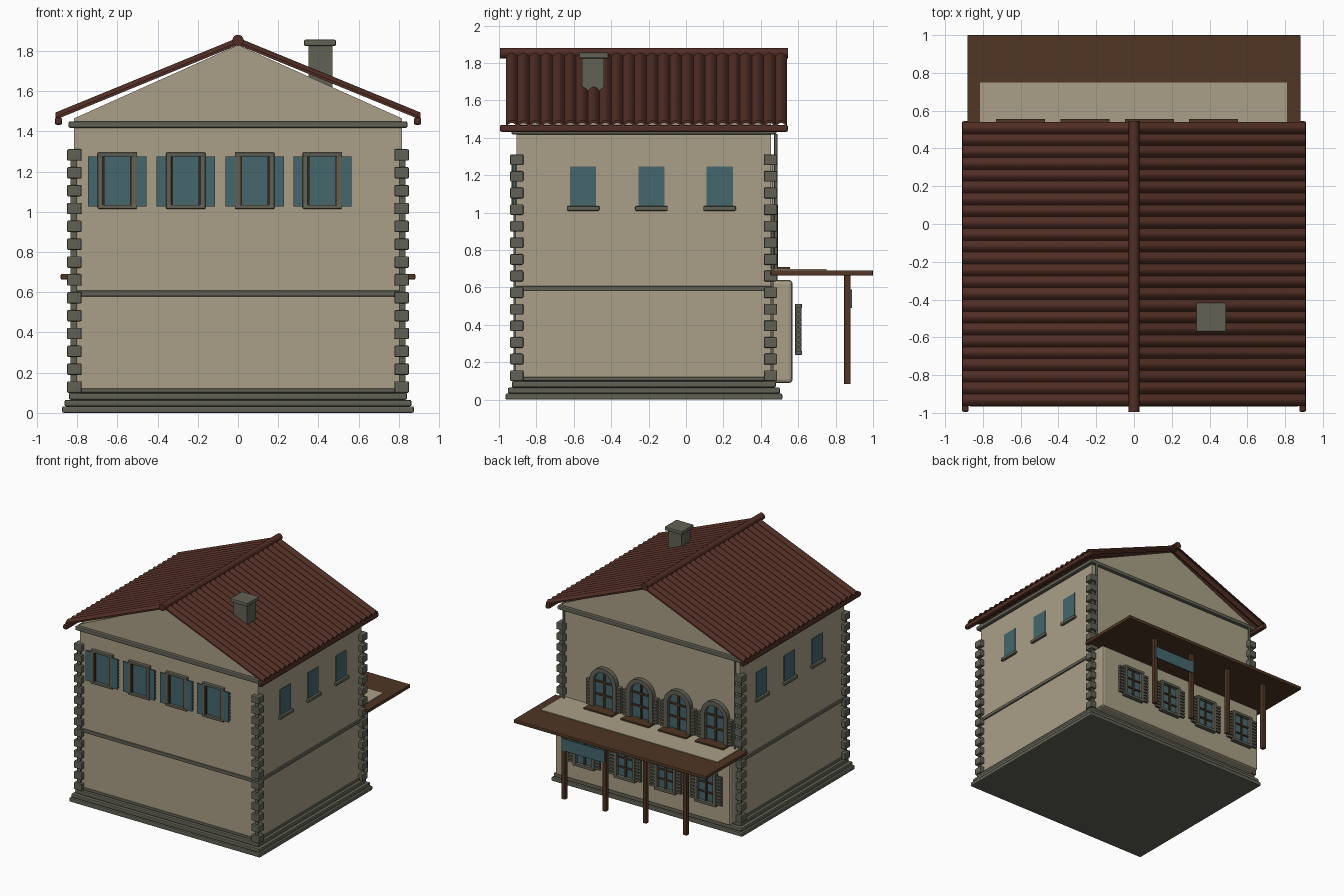
import bpy, bmesh, math
from mathutils import Matrix, Vector

if "Cube" in bpy.data.objects:
    bpy.data.objects.remove(bpy.data.objects["Cube"])


def material(name, rgb):
    m = bpy.data.materials.new(name)
    m.diffuse_color = (*rgb, 1)
    m.use_nodes = True
    m.node_tree.nodes["Principled BSDF"].inputs["Base Color"].default_value = m.diffuse_color
    return m


PLASTER = material("beige plaster", (0.40, 0.35, 0.245))
STONE = material("grey stone", (0.12, 0.12, 0.092))
TILE = material("red brown tile", (0.082, 0.027, 0.018))
WOOD = material("brown wood", (0.080, 0.037, 0.018))
GLASS = material("teal glass", (0.060, 0.135, 0.155))


def finish(name, bm, mat, bevel=0, smooth=False):
    bmesh.ops.recalc_face_normals(bm, faces=bm.faces)
    me = bpy.data.meshes.new(name)
    bm.to_mesh(me)
    bm.free()
    me.materials.append(mat)
    ob = bpy.data.objects.new(name, me)
    bpy.context.collection.objects.link(ob)
    if bevel:
        mod = ob.modifiers.new("bevel", 'BEVEL')
        mod.width, mod.segments = bevel, 2
    if smooth:
        for p in me.polygons:
            p.use_smooth = len(p.vertices) == 4
    return ob


def boxes(name, items, mat, bevel=0):
    """items: (x0, x1, y0, y1, z0, z1)"""
    bm = bmesh.new()
    for x0, x1, y0, y1, z0, z1 in items:
        m = Matrix.Translation(((x0 + x1) / 2, (y0 + y1) / 2, (z0 + z1) / 2))
        m = m @ Matrix.Diagonal((abs(x1 - x0), abs(y1 - y0), abs(z1 - z0), 1))
        bmesh.ops.create_cube(bm, size=1, matrix=m)
    return finish(name, bm, mat, bevel)


def prism(name, profile, y0, y1, mat):
    """Extrude an (x, z) outline along y."""
    bm = bmesh.new()
    f = bm.faces.new([bm.verts.new((x, y0, z)) for x, z in profile])
    r = bmesh.ops.extrude_face_region(bm, geom=[f])
    bmesh.ops.translate(bm, vec=(0, y1 - y0, 0),
                        verts=[v for v in r["geom"] if isinstance(v, bmesh.types.BMVert)])
    return finish(name, bm, mat)


def rod(name, a, b, r, mat, sides=16):
    a, b = Vector(a), Vector(b)
    bm = bmesh.new()
    rot = (b - a).to_track_quat('Z', 'Y').to_matrix().to_4x4()
    bmesh.ops.create_cone(bm, cap_ends=True, segments=sides, radius1=r, radius2=r,
                          depth=(b - a).length, matrix=Matrix.Translation((a + b) / 2) @ rot)
    return finish(name, bm, mat, smooth=True)


BX, YF, YB = 0.815, -0.905, 0.455    # wall planes


def ring(grow, z0, z1):
    return (-BX - grow, BX + grow, YF - grow, YB + grow, z0, z1)


# walls with gables
prism("walls", [(-BX, 0.1), (BX, 0.1), (BX, 1.465), (0, 1.83), (-BX, 1.465)], YF, YB, PLASTER)

# stepped plinth, floor band and cornice
boxes("plinth", [ring(0.06, 0, 0.033), ring(0.048, 0.033, 0.065),
                 ring(0.026, 0.065, 0.1), ring(0.008, 0.1, 0.122)], STONE, 0.008)
boxes("floor_band", [ring(0.012, 0.58, 0.608)], STONE, 0.005)
boxes("cornice", [ring(0.028, 1.418, 1.45)], STONE, 0.008)

# corner quoins
quoins, cores = [], []
for sx in (-1, 1):
    for y0, y1 in ((-0.94, -0.87), (0.417, 0.487)):
        for i in range(14):
            z = 0.1 + i * 0.0888
            quoins.append((sx * 0.778, sx * 0.85, y0, y1, z, z + 0.057))
        inset = 0.018 if y0 < 0 else 0.04
        cores.append((sx * 0.80, sx * 0.832, y0 + inset, y1 - (0.058 - inset), 0.1, 1.3))
boxes("quoins", quoins, STONE, 0.006)
boxes("quoin_cores", cores, STONE)

# corrugated tile roof, both slopes
N, STEP = 24, 8
for side, label in ((-1, "left"), (1, "right")):
    bm = bmesh.new()
    rows = []
    for i in range(N * STEP + 1):
        y = -0.963 + 1.503 * i / (N * STEP)
        w = 0.022 * abs(math.sin(math.pi * i / STEP))
        rows.append([[bm.verts.new((side * x, y, z + d)) for d in (w - 0.006, w - 0.02)]
                     for x, z in ((0, 1.85), (0.908, 1.478))])
    for a, b in zip(rows, rows[1:]):
        for (p, q), (r, s) in (((a[0][0], a[1][0]), (b[0][0], b[1][0])),
                               ((a[0][1], a[1][1]), (b[0][1], b[1][1])),
                               ((a[1][0], a[1][1]), (b[1][0], b[1][1])),
                               ((a[0][0], a[0][1]), (b[0][0], b[0][1]))):
            bm.faces.new((p, q, s, r))
    for e in (rows[0], rows[-1]):
        bm.faces.new((e[0][0], e[1][0], e[1][1], e[0][1]))
    finish("roof_" + label, bm, TILE)
    boxes("gutter_" + label, [(side * 0.875, side * 0.911, -0.995, 0.545, 1.432, 1.47)], TILE, 0.01)
    rod("downpipe_" + label, (side * 0.785, 0.48, 0.1), (side * 0.785, 0.48, 1.42), 0.009, STONE, 8)
rod("ridge_cap", (0, -0.995, 1.853), (0, 0.545, 1.853), 0.028, TILE)

# chimney
boxes("chimney", [(0.35, 0.47, -0.556, -0.438, 1.62, 1.83)], STONE)
boxes("chimney_cap", [(0.328, 0.488, -0.572, -0.415, 1.825, 1.856)], STONE, 0.007)

# side windows with sills
panes, sills = [], []
for s in (-1, 1):
    for y in (-0.55, -0.185, 0.18):
        panes.append((s * BX, s * (BX + 0.006), y - 0.07, y + 0.07, 1.03, 1.247))
        sills.append((s * BX, s * (BX + 0.025), y - 0.087, y + 0.087, 1.01, 1.036))
boxes("side_window_panes", panes, GLASS)
boxes("side_window_sills", sills, STONE, 0.006)

UPPER = [-0.60, -0.26, 0.083, 0.42]
LOWER = [-0.605, -0.235, 0.135, 0.51]

# front windows: teal shutters and panes inside stone frames
glass, frame, trim, slats = [], [], [], []
for x in UPPER:
    glass.append((x - 0.07, x + 0.07, YF - 0.008, YF, 1.03, 1.275))
    for s in (-1, 1):
        glass.append((x + s * 0.098, x + s * 0.145, YF - 0.026, YF - 0.018, 1.027, 1.275))
        frame.append((x + s * 0.072, x + s * 0.098, YF - 0.027, YF, 1.03, 1.28))
        trim.append((x + s * 0.064, x + s * 0.073, YF - 0.02, YF, 1.035, 1.272))
        for i in range(9):
            z = 1.033 + i * 0.027
            slats.append((x + s * 0.098, x + s * 0.143, YF - 0.018, YF, z, z + 0.016))
    frame.append((x - 0.098, x + 0.098, YF - 0.03, YF, 1.275, 1.295))
    frame.append((x - 0.098, x + 0.098, YF - 0.03, YF, 1.015, 1.034))
boxes("front_window_panes", glass, GLASS)
boxes("front_window_frames", frame, STONE, 0.004)
boxes("front_window_trim", trim, WOOD)
boxes("front_shutter_slats", slats, STONE)

# back ground-floor extension
boxes("extension", [(-0.80, 0.80, 0.44, 0.57, 0.09, 0.64)], PLASTER, 0.018)

# back ground-floor windows with louvred shutters
glass, frame, bars, slats = [], [], [], []
for x in LOWER:
    glass.append((x - 0.075, x + 0.075, 0.584, 0.592, 0.26, 0.49))
    for s in (-1, 1):
        frame.append((x + s * 0.07, x + s * 0.098, 0.583, 0.618, 0.25, 0.50))
        for i in range(9):
            z = 0.258 + i * 0.027
            slats.append((x + s * 0.098, x + s * 0.145, 0.59, 0.612, z, z + 0.018))
        slats.append((x + s * 0.098, x + s * 0.145, 0.594, 0.602, 0.255, 0.495))
    for z in (0.24, 0.49):
        frame.append((x - 0.098, x + 0.098, 0.583, 0.62, z, z + 0.022))
    bars.append((x - 0.007, x + 0.007, 0.588, 0.604, 0.26, 0.49))
    for z in (0.335, 0.415):
        bars.append((x - 0.072, x + 0.072, 0.588, 0.602, z - 0.006, z + 0.006))
boxes("lower_window_panes", glass, GLASS)
boxes("lower_window_frames", frame, STONE, 0.004)
boxes("lower_window_bars", bars, WOOD)
boxes("lower_shutters", slats, STONE)


# back upper arched windows
def arch(x, r, base=0.70, spring=0.92, n=12):
    pts = [(x + r * math.cos(math.pi * i / n), spring + r * math.sin(math.pi * i / n))
           for i in range(n + 1)]
    return [(x + r, base)] + pts + [(x - r, base)]


bars, slats, sills = [], [], []
for k, x in enumerate(UPPER):
    prism("arched_pane_%d" % k, arch(x, 0.09), YB, YB + 0.008, GLASS)
    outer, inner = arch(x, 0.122), arch(x, 0.085)
    prism("arched_frame_%d" % k, outer + inner[::-1], YB, YB + 0.038, STONE)
    bars.append((x - 0.008, x + 0.008, YB, YB + 0.02, 0.70, 1.0))
    for z in (0.81, 0.915):
        bars.append((x - 0.085, x + 0.085, YB, YB + 0.018, z - 0.007, z + 0.007))
    for s in (-1, 1):
        for i in range(8):
            z = 0.71 + i * 0.027
            slats.append((x + s * 0.122, x + s * 0.158, YB, YB + 0.03, z, z + 0.018))
    sills.append((x - 0.13, x + 0.13, YB, 0.555, 0.69, 0.71))
boxes("arched_window_bars", bars, WOOD)
boxes("upper_shutters", slats, STONE)
boxes("arched_window_sills", sills, WOOD)

# porch roof, its plaster topping, posts and hanging board
boxes("porch_roof", [(-0.882, 0.882, 0.452, 1.0, 0.663, 0.692)], WOOD, 0.006)
boxes("porch_topping", [(-0.815, 0.81, 0.455, 0.75, 0.69, 0.698)], PLASTER)
boxes("porch_posts", [(x - 0.017, x + 0.017, 0.845, 0.88, 0.083, 0.67) for x in LOWER], WOOD, 0.005)
boxes("hanging_board", [(0.125, 0.52, 0.878, 0.887, 0.49, 0.59)], GLASS)
